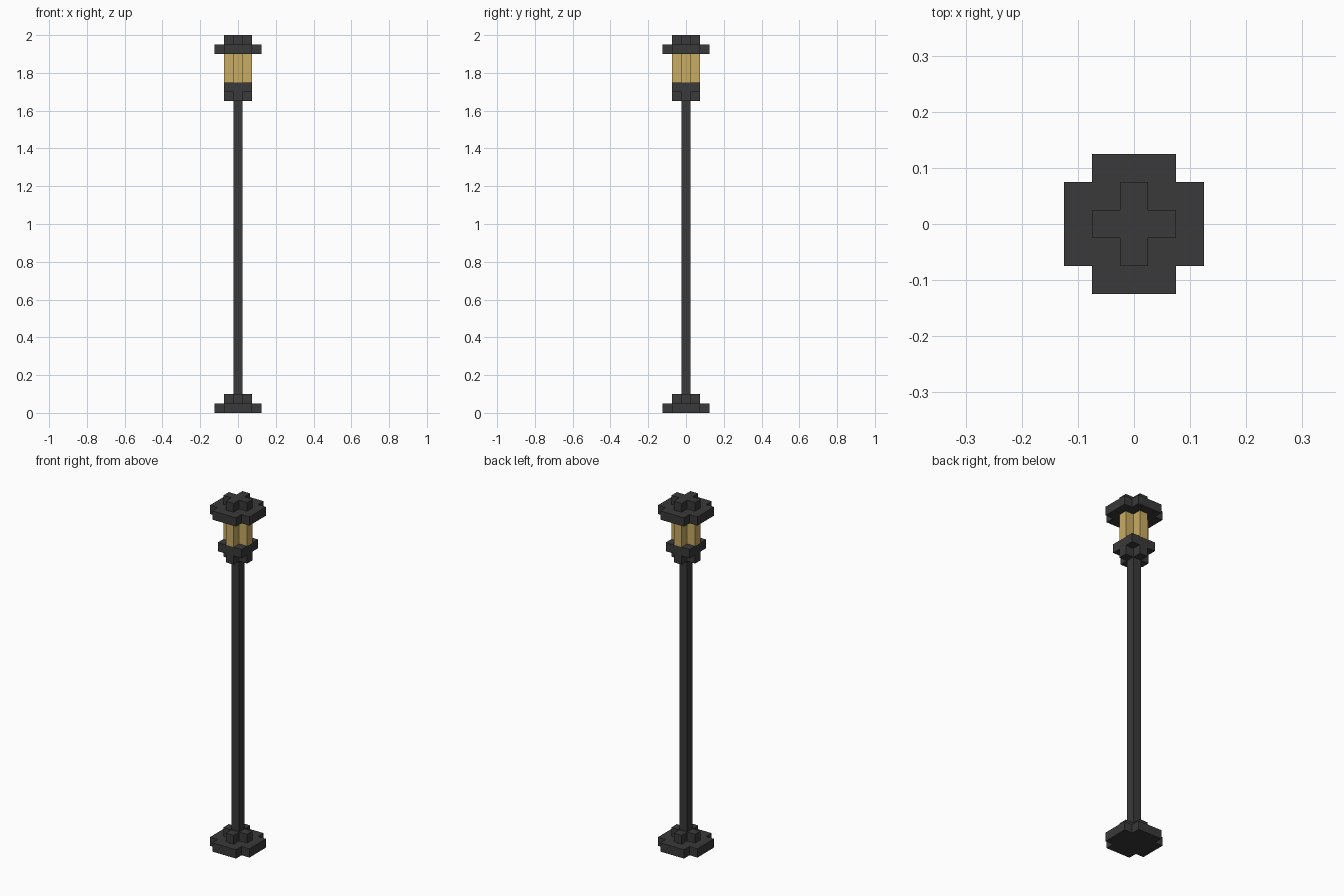
import bpy
import bmesh

cube = bpy.data.objects.get("Cube")
if cube:
    bpy.data.objects.remove(cube, do_unlink=True)

U = 0.05  # one block


def material(name, rgb):
    m = bpy.data.materials.new(name)
    m.use_nodes = True
    m.diffuse_color = (*rgb, 1)
    m.node_tree.nodes["Principled BSDF"].inputs["Base Color"].default_value = (*rgb, 1)
    return m


iron = material("dark iron", (0.041, 0.041, 0.043))
glow = material("warm lamp glass", (0.578, 0.413, 0.125))


def square(half):
    return [(-half, -half), (half, -half), (half, half), (-half, half)]


def cross(reach, arm):
    """Cross outline: four arms of half-width arm, reaching out to reach."""
    quarter = [(arm, -reach), (arm, -arm), (reach, -arm)]
    outline = []
    for _ in range(4):
        outline += quarter
        quarter = [(-y, x) for x, y in quarter]
    return outline


def prism(name, outline, z0, z1, mat):
    """Extrude a plan outline (in blocks) from height z0 to z1."""
    bm = bmesh.new()
    face = bm.faces.new([bm.verts.new((x * U, y * U, z0 * U)) for x, y in outline])
    ext = bmesh.ops.extrude_face_region(bm, geom=[face], use_keep_orig=True)
    top = [v for v in ext["geom"] if isinstance(v, bmesh.types.BMVert)]
    bmesh.ops.translate(bm, verts=top, vec=(0, 0, (z1 - z0) * U))
    bmesh.ops.recalc_face_normals(bm, faces=bm.faces)
    mesh = bpy.data.meshes.new(name)
    bm.to_mesh(mesh)
    bm.free()
    mesh.materials.append(mat)
    obj = bpy.data.objects.new(name, mesh)
    bpy.context.collection.objects.link(obj)
    return obj


plate = cross(2.5, 1.5)
plus = cross(1.5, 0.5)

# Foot and pole
prism("base_plate", plate, 0, 1, iron)
prism("base_step", plus, 1, 2, iron)
prism("pole", square(0.5), 2, 33, iron)

# Lantern
prism("lantern_bracket", plus, 33, 34, iron)
prism("lantern_tray", square(1.5), 34, 35, iron)
prism("lantern_glass", plus, 35, 38, glow)
prism("lantern_roof", plate, 38, 39, iron)
prism("lantern_cap", plus, 39, 40, iron)
